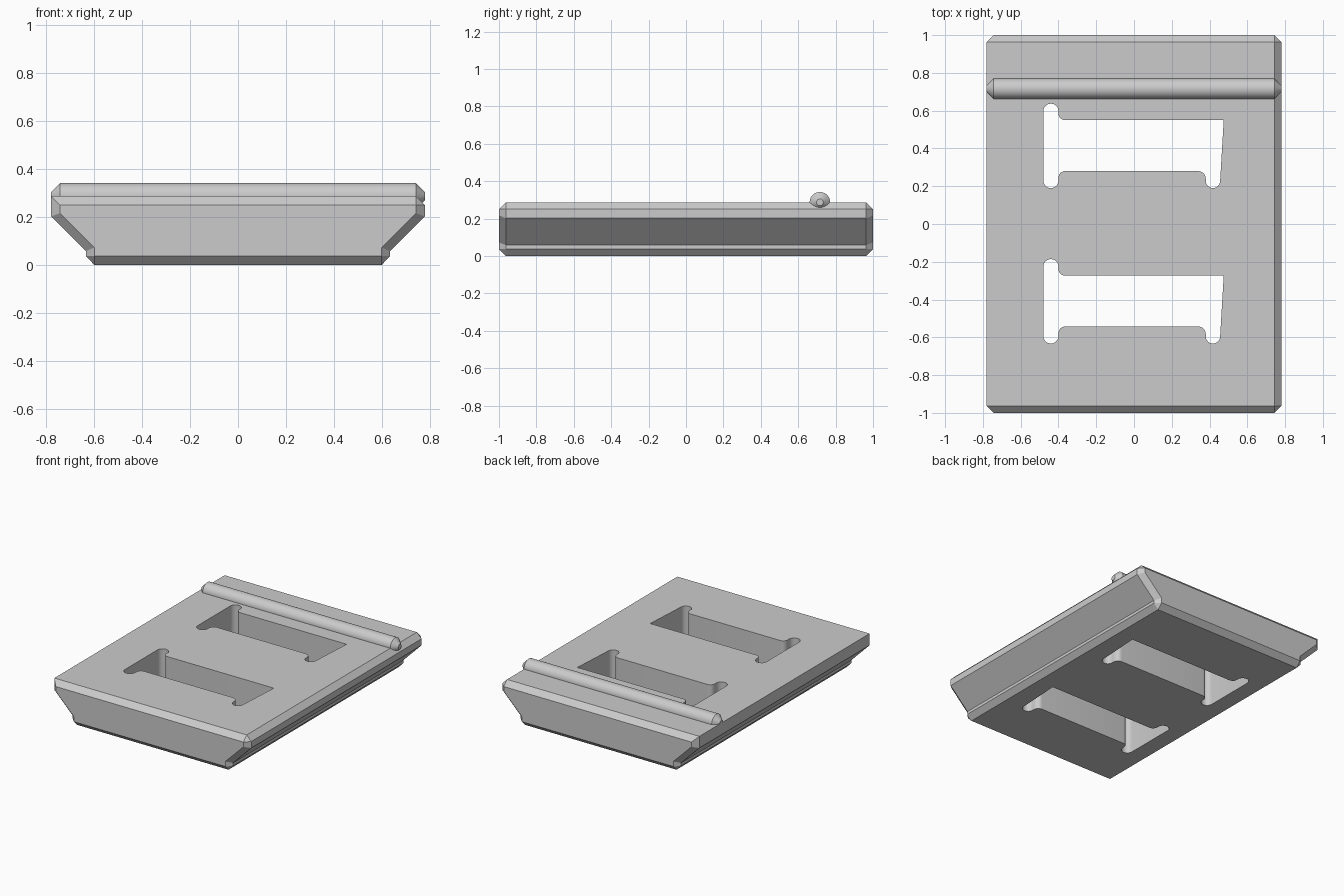
import bpy, bmesh
from math import cos, sin, radians, tau

cube = bpy.data.objects.get("Cube")
if cube:
    bpy.data.objects.remove(cube, do_unlink=True)

grey = bpy.data.materials.new("plain grey")
grey.use_nodes = True
grey.diffuse_color = (0.6, 0.6, 0.6, 1)
grey.node_tree.nodes["Principled BSDF"].inputs["Base Color"].default_value = (0.6, 0.6, 0.6, 1)


def loft(name, rings):
    """Skin a list of equal-length point rings and cap both ends."""
    bm = bmesh.new()
    loops = [[bm.verts.new(p) for p in ring] for ring in rings]
    n = len(loops[0])
    for a, b in zip(loops, loops[1:]):
        for i in range(n):
            j = (i + 1) % n
            bm.faces.new((a[i], a[j], b[j], b[i]))
    bm.faces.new(loops[0])
    bm.faces.new(loops[-1])
    bmesh.ops.remove_doubles(bm, verts=bm.verts, dist=0.0005)
    bmesh.ops.recalc_face_normals(bm, faces=bm.faces)
    mesh = bpy.data.meshes.new(name)
    bm.to_mesh(mesh)
    bm.free()
    mesh.materials.append(grey)
    obj = bpy.data.objects.new(name, mesh)
    bpy.context.collection.objects.link(obj)
    return obj


def select(obj):
    bpy.ops.object.select_all(action='DESELECT')
    obj.select_set(True)
    bpy.context.view_layer.objects.active = obj


def arc(cx, cy, r, start, end, steps=8):
    angles = [radians(start + (end - start) * i / steps) for i in range(steps + 1)]
    return [(cx + r * cos(a), cy + r * sin(a)) for a in angles]


# Body: flared cross-section, chamfered all round except the upper edge at -x
c = 0.037
half = [(0.6, 0), (0.635, c), (0.635, 0.058), (0.78, 0.203), (0.78, 0.25), (0.743, 0.287)]
cap = [(0.6, c), (0.6, c), (0.6, 0.073), (0.743, 0.216), (0.743, 0.25), (0.743, 0.25)]
square = half[:4] + [(0.78, 0.287)] * 2
outer = half + [(-x, z) for x, z in reversed(square)]
inner = cap + [(-x, z) for x, z in reversed(cap)]
body = loft("body", [[(x, y, z) for x, z in ring] for y, ring in
                     ((-1, inner), (c - 1, outer), (1 - c, outer), (1, inner))])

# Slots: two identical openings with rounded corner reliefs
slot = ([(0.475, 0.55)]
        + arc(-0.365, 0.585, 0.035, 270, 180)
        + arc(-0.44, 0.597, 0.04, 0, 180, 16)
        + arc(-0.44, 0.23, 0.04, 180, 360, 16)
        + arc(-0.365, 0.245, 0.035, 180, 90)
        + arc(0.34, 0.24, 0.04, 90, 0)
        + arc(0.418, 0.228, 0.038, 180, 355, 16))
for shift in (0, -0.823):
    cutter = loft("slot_cutter", [[(x, y + shift, z) for x, y in slot] for z in (-0.1, 0.5)])
    cutter.hide_render = True
    cut = body.modifiers.new("slot", 'BOOLEAN')
    cut.operation = 'DIFFERENCE'
    cut.solver = 'EXACT'
    cut.object = cutter
    select(body)
    bpy.ops.object.modifier_apply(modifier=cut.name)
    bpy.data.objects.remove(cutter, do_unlink=True)

# Rod: round bar with tapered ends, half sunk into the top
rod = loft("cross_rod", [[(x, 0.716 + r * cos(tau * i / 48), 0.287 + r * sin(tau * i / 48))
                          for i in range(48)]
                         for x, r in ((-0.78, 0.018), (-0.743, 0.055), (0.743, 0.055), (0.78, 0.018))])

for obj in (body, rod):
    select(obj)
    bpy.ops.object.shade_smooth_by_angle(angle=radians(30))
